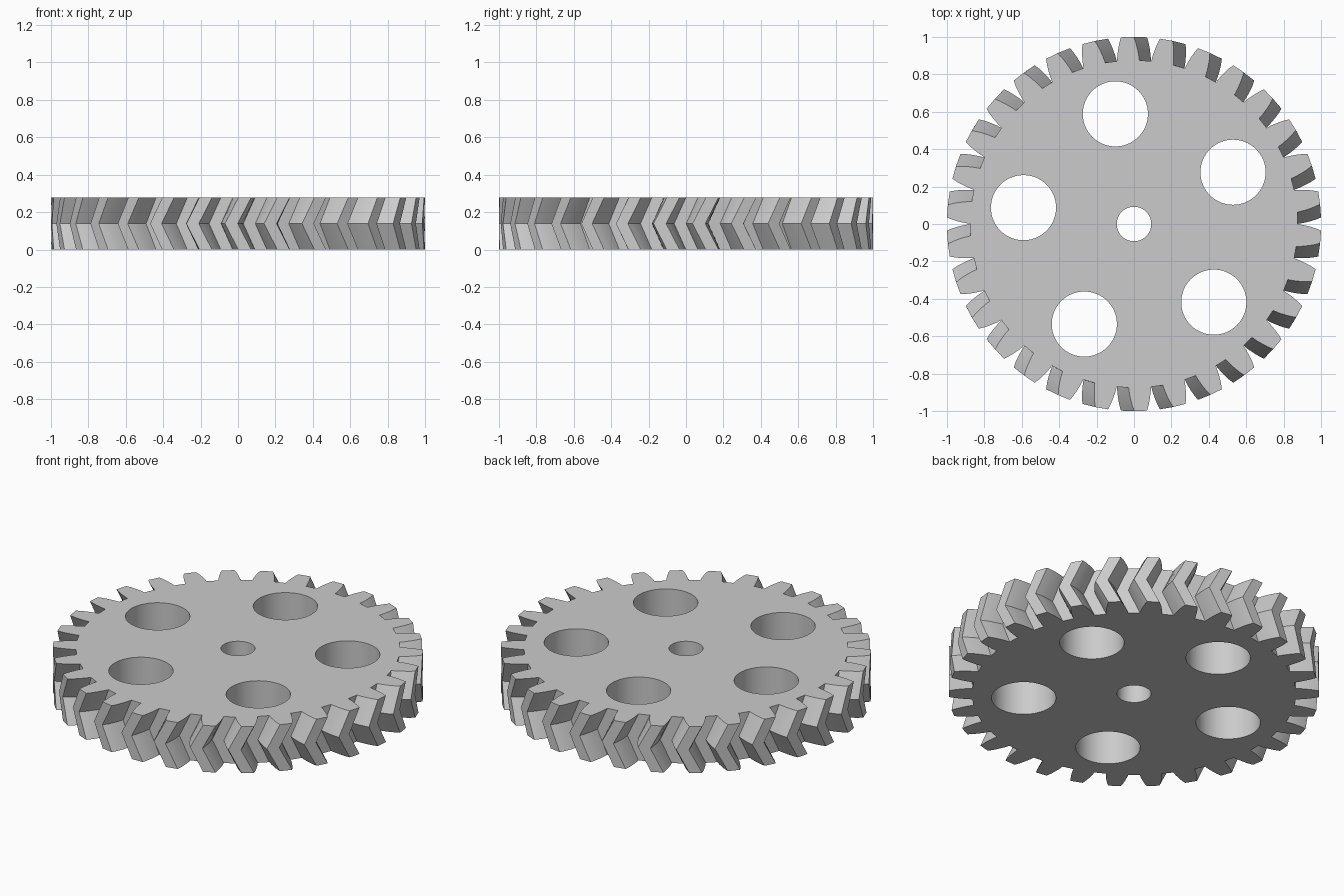
import bpy, bmesh, math

if "Cube" in bpy.data.objects:
    bpy.data.objects.remove(bpy.data.objects["Cube"])

TEETH = 30
HEIGHT = 0.277
TWIST = math.radians(4.1)          # rotation between a face and the mid plane
HOLE_SIDES = 64
# tooth flank: (radius, half angle in degrees) from root to tip
FLANK = [(0.875, 3.9), (0.905, 3.6), (0.94, 3.1), (0.97, 2.6), (1.0, 1.95)]


def tooth_outline():
    """Polar points of the whole toothed outline, counter-clockwise."""
    pts = []
    for i in range(TEETH):
        a = math.radians(90) + i * math.tau / TEETH
        pts += [(r, a - math.radians(h)) for r, h in FLANK]
        pts += [(r, a + math.radians(h)) for r, h in reversed(FLANK)]
    return pts


def ring(bm, pts, z, turn=0.0, cx=0.0, cy=0.0):
    """Closed loop of vertices from polar points."""
    return [bm.verts.new((cx + r * math.cos(a + turn), cy + r * math.sin(a + turn), z))
            for r, a in pts]


def wall(bm, low, high):
    """Quads between two loops."""
    n = len(low)
    for i in range(n):
        j = (i + 1) % n
        bm.faces.new((low[i], low[j], high[j], high[i]))


def loop_edges(bm, loop):
    return [bm.edges.get((loop[i], loop[(i + 1) % len(loop)])) for i in range(len(loop))]


bm = bmesh.new()

# herringbone teeth: face, mid plane, face
outline = tooth_outline()
bottom = ring(bm, outline, 0.0, TWIST / 2)
middle = ring(bm, outline, HEIGHT / 2, -TWIST / 2)
top = ring(bm, outline, HEIGHT, TWIST / 2)
wall(bm, bottom, middle)
wall(bm, middle, top)
low_edges, high_edges = loop_edges(bm, bottom), loop_edges(bm, top)

# centre bore and five lightening holes
holes = [(0.0, 0.0, 0.092)]
for i in range(5):
    a = math.radians(99.6 + 72 * i)
    holes.append((0.597 * math.cos(a), 0.597 * math.sin(a), 0.174))
for cx, cy, r in holes:
    circle = [(r, -math.tau * k / HOLE_SIDES) for k in range(HOLE_SIDES)]
    low = ring(bm, circle, 0.0, 0.0, cx, cy)
    high = ring(bm, circle, HEIGHT, 0.0, cx, cy)
    wall(bm, low, high)
    low_edges += loop_edges(bm, low)
    high_edges += loop_edges(bm, high)

# flat faces with the holes left open
bmesh.ops.triangle_fill(bm, edges=low_edges, use_beauty=True, normal=(0, 0, -1))
bmesh.ops.triangle_fill(bm, edges=high_edges, use_beauty=True, normal=(0, 0, 1))
bmesh.ops.recalc_face_normals(bm, faces=bm.faces)

mesh = bpy.data.meshes.new("herringbone_gear")
bm.to_mesh(mesh)
bm.free()
mesh.shade_smooth()
mesh.set_sharp_from_angle(angle=math.radians(25))

# single grey material
grey = bpy.data.materials.new("light_grey")
grey.diffuse_color = (0.6, 0.6, 0.6, 1.0)
grey.use_nodes = True
grey.node_tree.nodes["Principled BSDF"].inputs["Base Color"].default_value = grey.diffuse_color
mesh.materials.append(grey)

gear = bpy.data.objects.new("herringbone_gear", mesh)
bpy.context.collection.objects.link(gear)
